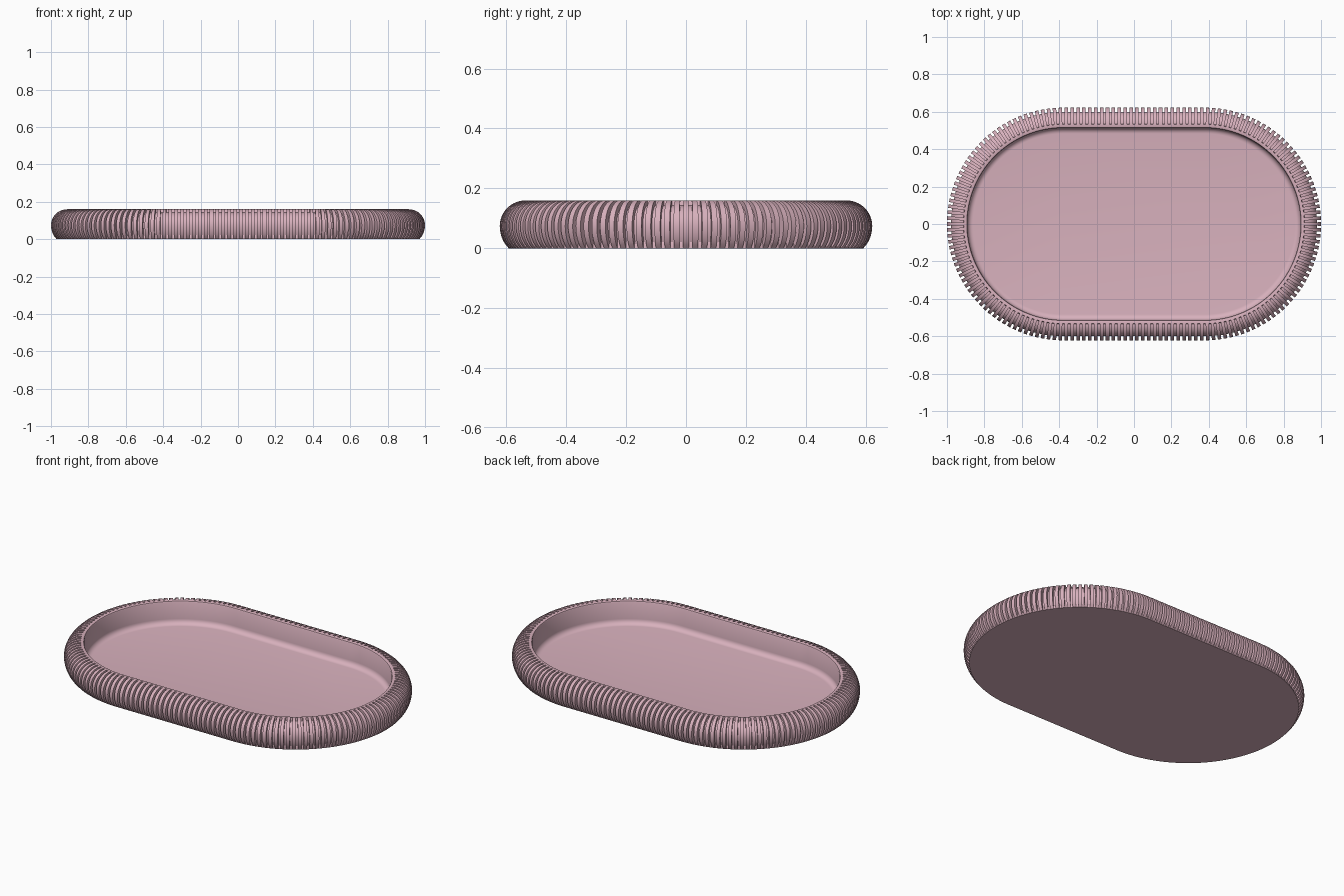
import bpy
import bmesh
from math import pi, sin, cos, asin

cube = bpy.data.objects.get("Cube")
if cube:
    bpy.data.objects.remove(cube)

HALF = 0.378        # half length of the straight sides
HEIGHT = 0.16
FLOOR = 0.025
BASE_R = 0.592      # radius of the flat underside
BULGE_R, BULGE_Z = 0.535, 0.075
RIB_SHARE = 0.6     # rib width as a share of the rib spacing
END_RIBS, SIDE_RIBS = 61, 24

# Dusty pink plastic
pink = bpy.data.materials.new("dusty_pink")
pink.use_nodes = True
colour = (0.69, 0.44, 0.51, 1)
pink.diffuse_color = colour
bsdf = pink.node_tree.nodes["Principled BSDF"]
bsdf.inputs["Base Color"].default_value = colour
bsdf.inputs["Roughness"].default_value = 0.6


def wall_profile(width, top, groove):
    """Section (radius, z) from the floor, over the rim, down to the base."""
    fillet = 0.03
    pts = []
    for i in range(7):
        a = pi / 2 * i / 6
        pts.append((0.483 + fillet * sin(a), FLOOR + fillet * (1 - cos(a))))
    # soft inner lip and flat rim
    pts += [(0.513, HEIGHT - 0.008), (0.516, HEIGHT - 0.002), (0.521, HEIGHT), (0.532, HEIGHT)]
    # rounded upper and lower halves of the bulge
    for i in range(11):
        a = pi / 2 * (1 - i / 10)
        pts.append((BULGE_R + width * cos(a), BULGE_Z + top * sin(a)))
    for i in range(1, 7):
        a = asin(0.63) * i / 6
        pts.append((BULGE_R + width * cos(a), BULGE_Z - 0.1 * sin(a)))
    if groove:
        pts[-1] = (BASE_R, 0.012)
    pts.append((BASE_R, 0))
    return pts


rib = wall_profile(0.087, HEIGHT - BULGE_Z, False)
groove = wall_profile(0.065, 0.068, True)


def outline():
    """Stations (centre x, direction, section) around the rounded outline."""
    edge = (1 - RIB_SHARE) / 2
    steps = ((edge, groove), (edge, rib), (1 - edge, rib), (1 - edge, groove))
    for side in (1, -1):
        start = -pi / 2 if side == 1 else pi / 2
        for k in range(END_RIBS):
            for offset, section in steps:
                yield side * HALF, start + pi * (k + offset) / END_RIBS, section
        for k in range(SIDE_RIBS):
            for offset, section in steps:
                x = side * HALF * (1 - 2 * (k + offset) / SIDE_RIBS)
                yield x, side * pi / 2, section


# Tray: sweep the wall section round the outline, then close floor and base
bm = bmesh.new()
loops = [[bm.verts.new((cx + r * cos(a), r * sin(a), z)) for r, z in section]
         for cx, a, section in outline()]
for i, loop in enumerate(loops):
    after = loops[(i + 1) % len(loops)]
    for j in range(len(loop) - 1):
        bm.faces.new((loop[j], loop[j + 1], after[j + 1], after[j]))
bm.faces.new([loop[0] for loop in loops])
bm.faces.new([loop[-1] for loop in reversed(loops)])
bmesh.ops.remove_doubles(bm, verts=bm.verts, dist=0.00005)
bmesh.ops.recalc_face_normals(bm, faces=bm.faces)

mesh = bpy.data.meshes.new("ribbed_tray")
bm.to_mesh(mesh)
bm.free()
mesh.materials.append(pink)
tray = bpy.data.objects.new("ribbed_tray", mesh)
bpy.context.collection.objects.link(tray)

# Smooth curves with crisp rib edges
bpy.ops.object.select_all(action="DESELECT")
tray.select_set(True)
bpy.context.view_layer.objects.active = tray
bpy.ops.object.shade_smooth_by_angle(angle=pi / 6)
